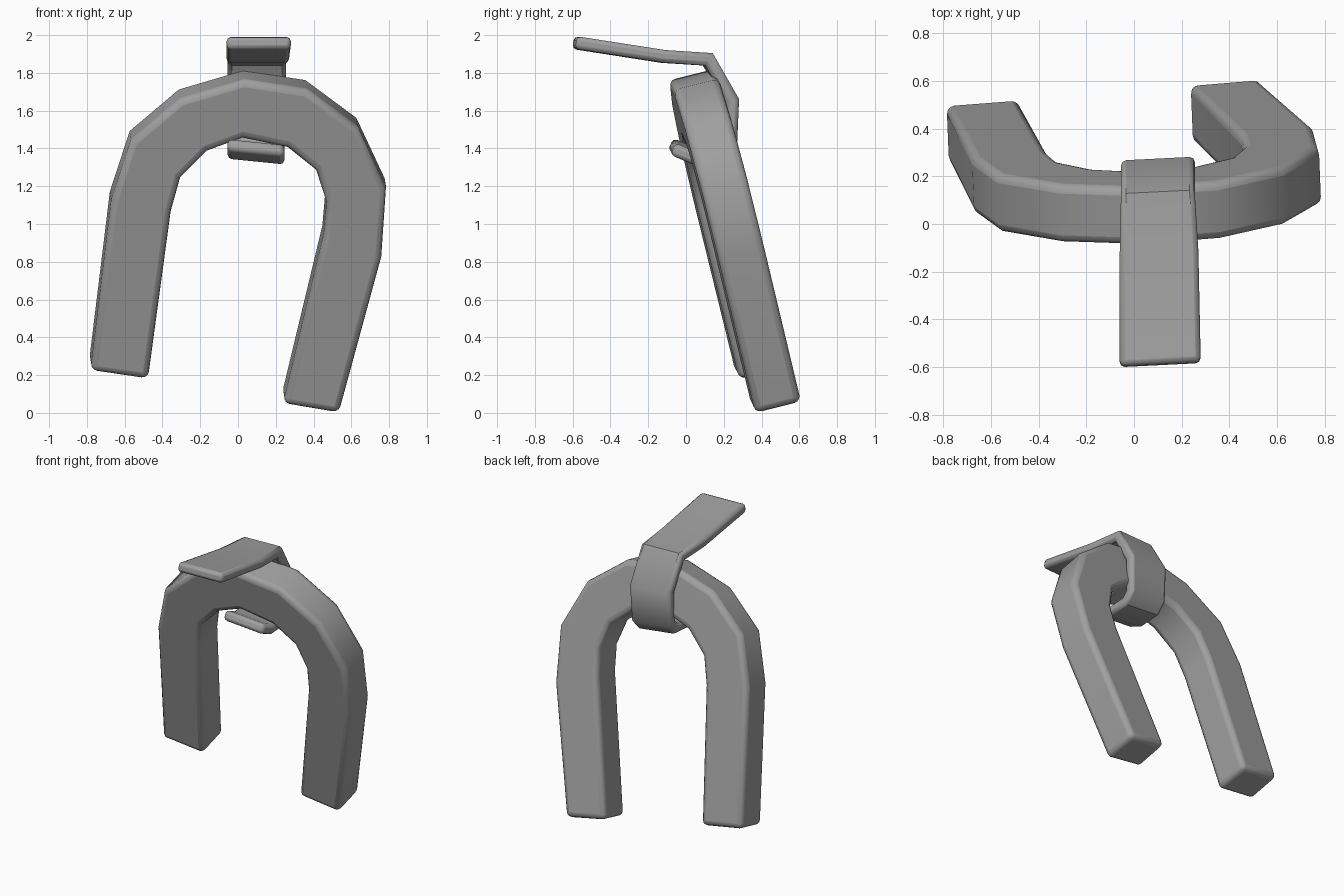
import bpy, bmesh, math
from mathutils import Vector

cube = bpy.data.objects.get("Cube")
if cube:
    bpy.data.objects.remove(cube, do_unlink=True)

grey = bpy.data.materials.new("mid grey")
grey.use_nodes = True
colour = (0.35, 0.35, 0.35, 1)
grey.diffuse_color = colour
grey.node_tree.nodes["Principled BSDF"].inputs["Base Color"].default_value = colour


def loft(name, rings, bevel, segments):
    """Skin four-sided rings into a closed bar with rounded edges."""
    bm = bmesh.new()
    loops = [[bm.verts.new(p) for p in ring] for ring in rings]
    for a, b in zip(loops, loops[1:]):
        for i in range(4):
            j = (i + 1) % 4
            bm.faces.new((a[i], a[j], b[j], b[i]))
    bm.faces.new(loops[0])
    bm.faces.new(loops[-1])
    bmesh.ops.recalc_face_normals(bm, faces=bm.faces)
    mesh = bpy.data.meshes.new(name)
    bm.to_mesh(mesh)
    bm.free()
    obj = bpy.data.objects.new(name, mesh)
    bpy.context.collection.objects.link(obj)
    mesh.materials.append(grey)
    mod = obj.modifiers.new("rounded edges", "BEVEL")
    mod.width, mod.segments = bevel, segments
    mod.limit_method, mod.angle_limit = "ANGLE", math.radians(65)
    bpy.ops.object.select_all(action="DESELECT")
    obj.select_set(True)
    bpy.context.view_layer.objects.active = obj
    bpy.ops.object.shade_smooth_by_angle(angle=math.radians(40))
    return obj


# Horseshoe arch: outer and inner outline lying in a leaning plane
outer = [(-.785, .25), (-.675, 1.15), (-.57, 1.47), (-.31, 1.69), (.03, 1.79),
         (.36, 1.74), (.63, 1.54), (.78, 1.22), (.755, .85), (.53, .025)]
inner = [(-.48, .205), (-.36, 1.09), (-.31, 1.27), (-.17, 1.41), (.02, 1.48),
         (.26, 1.43), (.41, 1.31), (.465, 1.14), (.45, .97), (.235, .075)]
normal = Vector((-.04, 1, .25)).normalized() * .125


def on_plane(x, z):
    return Vector((x, .05 + .25 * (1.7 - z) + .04 * x, z))


rings = []
for o, i in zip(outer, inner):
    po, pi = on_plane(*o), on_plane(*i)
    rings.append((po - normal, pi - normal, pi + normal, po + normal))
loft("horseshoe_arch", rings, .035, 3)

# Strap: side path of (y, z, centre x, half width, sideways roll)
path = [(-.59, 1.96, .11, .17, 0), (-.12, 1.887, .105, .165, 0),
        (.115, 1.872, .1, .155, 0), (.24, 1.66, .1, .155, -.06),
        (.23, 1.43, .095, .15, -.1), (.18, 1.375, .095, .15, -.1),
        (.03, 1.365, .095, .15, -.1), (-.075, 1.41, .095, .15, -.1)]
points = [Vector(p[:2]) for p in path]
rings = []
for k, (y, z, cx, half, roll) in enumerate(path):
    d0 = (points[k] - points[max(k - 1, 0)]).normalized()
    d1 = (points[min(k + 1, len(path) - 1)] - points[k]).normalized()
    along = (d0 + d1).normalized()
    side = Vector((-along.y, along.x))
    step = d1 if d1.length else d0
    off = side * .034 / max(.6, abs(side.dot(Vector((-step.y, step.x)))))
    ring = []
    for sx, sn in ((-1, -1), (1, -1), (1, 1), (-1, 1)):
        ring.append((cx + sx * half, y + sn * off.x + .05 * sx * half,
                     z + sn * off.y + roll * sx * half))
    rings.append(ring)
loft("strap", rings, .022, 2)
